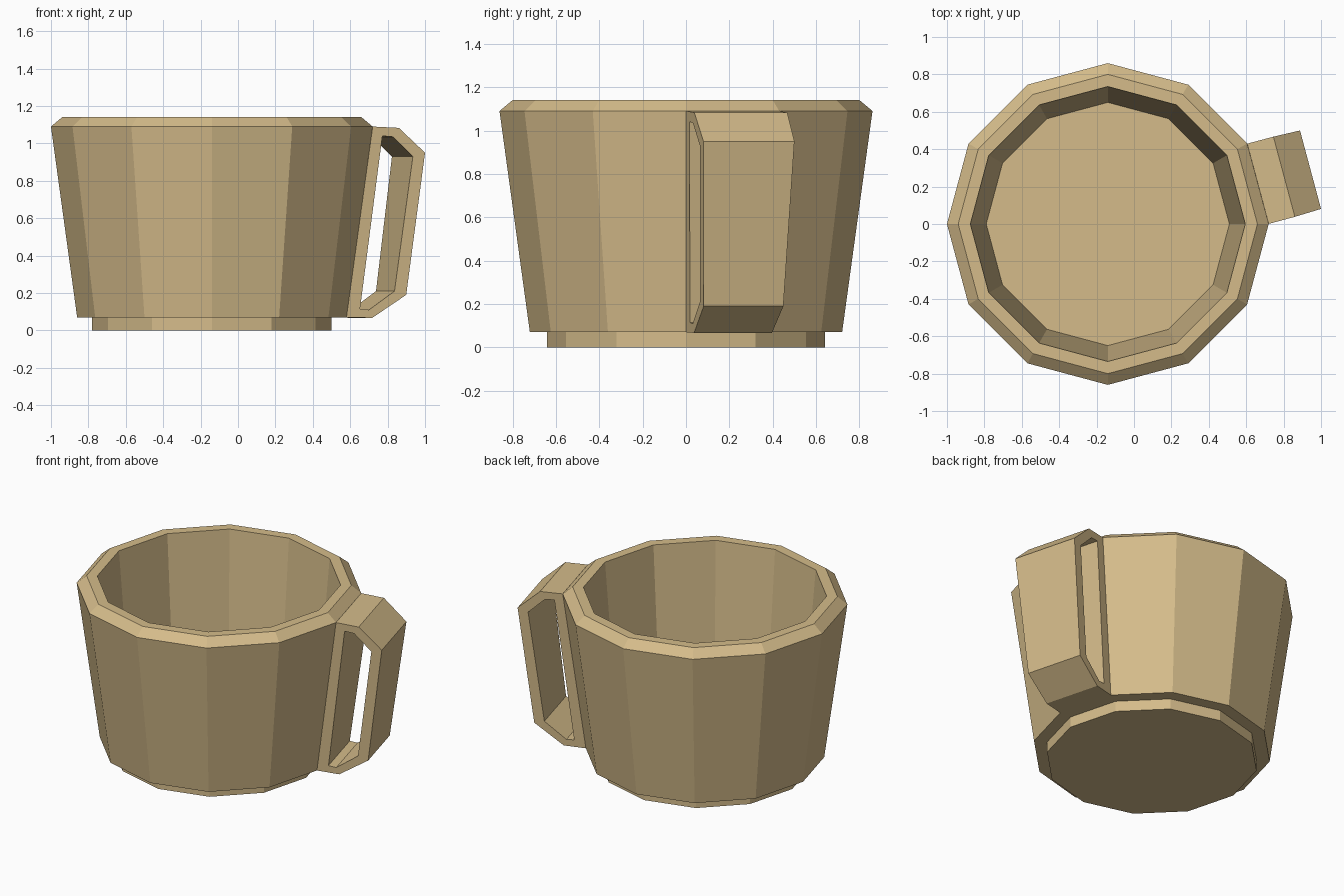
import bpy, bmesh, math
from mathutils import Vector

if "Cube" in bpy.data.objects:
    bpy.data.objects.remove(bpy.data.objects["Cube"])

tan_mat = bpy.data.materials.new("tan_clay")
tan_mat.diffuse_color = (0.66, 0.50, 0.255, 1)
tan_mat.use_nodes = True
tan_mat.node_tree.nodes["Principled BSDF"].inputs["Base Color"].default_value = tan_mat.diffuse_color
AXIS = Vector((-0.14, 0, 0))
SIDES = 12


def finish(bm, name):
    me = bpy.data.meshes.new(name)
    bmesh.ops.recalc_face_normals(bm, faces=bm.faces)
    bm.to_mesh(me)
    bm.free()
    me.materials.append(tan_mat)
    ob = bpy.data.objects.new(name, me)
    bpy.context.collection.objects.link(ob)
    return ob


def bridge(bm, a, b, skip=()):
    n = len(a)
    for i in range(n):
        if i not in skip:
            j = (i + 1) % n
            bm.faces.new((a[i], a[j], b[j], b[i]))


# cup body: twelve-sided lathe from foot, up the wall, over the rim, to the inner floor
profile = [(0.64, 0), (0.64, 0.07), (0.72, 0.07), (0.86, 1.09),
           (0.80, 1.14), (0.735, 1.14), (0.65, 0.14)]
bm = bmesh.new()
rings = []
for r, z in profile:
    rings.append([bm.verts.new(AXIS + Vector((r * math.cos(k * math.tau / SIDES),
                                              r * math.sin(k * math.tau / SIDES), z)))
                  for k in range(SIDES)])
for a, b in zip(rings, rings[1:]):
    bridge(bm, a, b)
bm.faces.new(rings[0])
bm.faces.new(rings[-1])
finish(bm, "cup_body")

# handle: closed loop as wide as one facet, growing out of the facet at 15 degrees
ang = math.pi / SIDES
out = Vector((math.cos(ang), math.sin(ang), 0))
side = Vector((-math.sin(ang), math.cos(ang), 0))
outer = [(0.831, 1.09), (0.976, 1.083), (1.122, 0.95),
         (1.025, 0.19), (0.838, 0.067), (0.695, 0.07)]
inner = [(0.885, 1.04), (0.945, 1.035), (1.055, 0.93),
         (0.96, 0.21), (0.82, 0.11), (0.77, 0.115)]
bm = bmesh.new()


def loop(points, s):
    return [bm.verts.new(AXIS + out * r + side * s * (0.186 + 0.036 * (z - 0.07) / 1.02)
                         + Vector((0, 0, z))) for r, z in points]


o1, o2 = loop(outer, -1), loop(outer, 1)
i1, i2 = loop(inner, -1), loop(inner, 1)
bridge(bm, o1, o2, skip=(5,))   # the side against the cup stays open
bridge(bm, i1, i2)
bridge(bm, o1, i1)
bridge(bm, o2, i2)
finish(bm, "handle")
